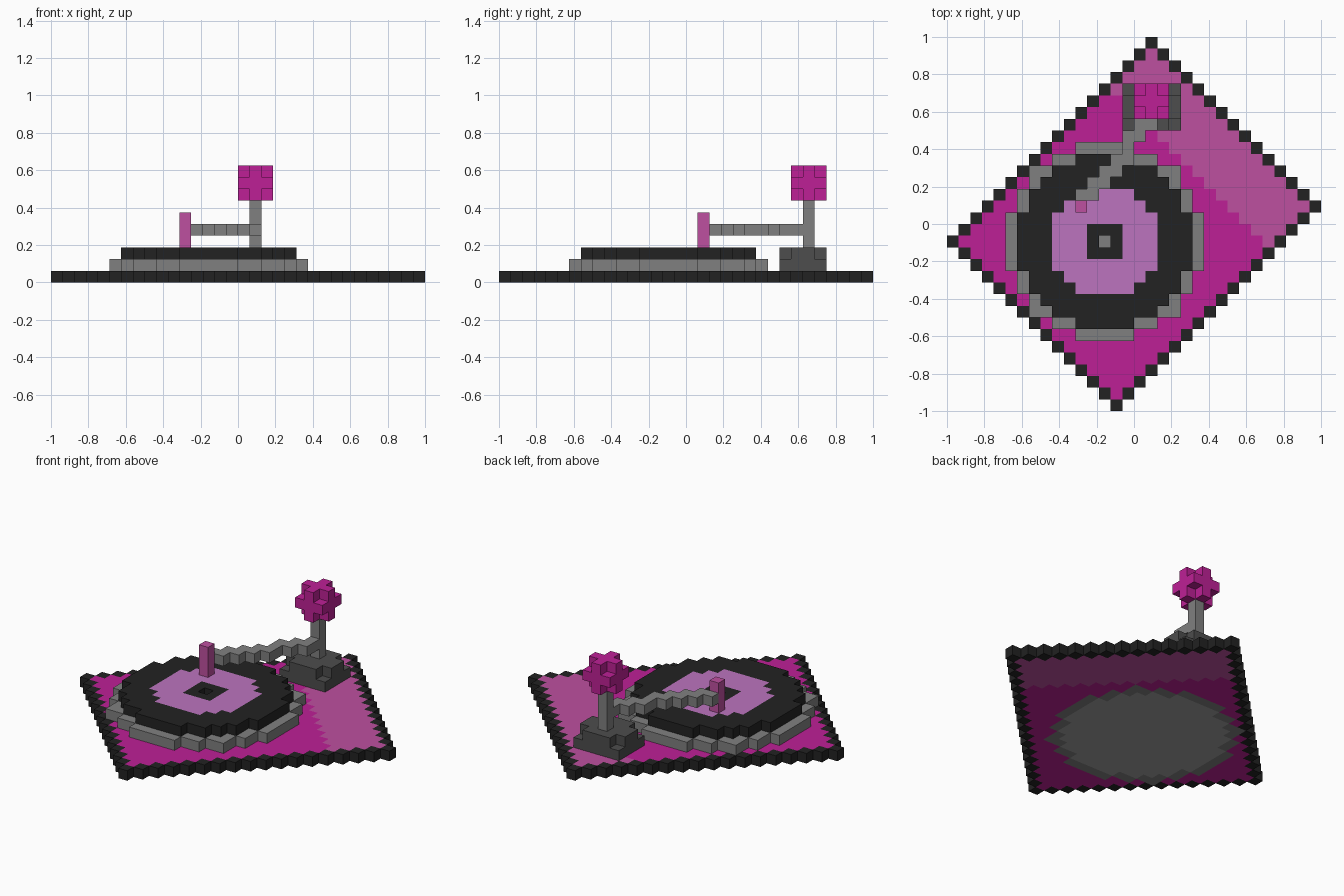
import bpy
import bmesh
from mathutils import Vector

cube = bpy.data.objects.get("Cube")
if cube:
    bpy.data.objects.remove(cube, do_unlink=True)

U = 1 / 16            # edge of one block
CX, CY = 13, 14       # turntable centre, in blocks


def linear(c):
    c /= 255
    return c / 12.92 if c <= 0.04045 else ((c + 0.055) / 1.055) ** 2.4


def material(name, r, g, b):
    mat = bpy.data.materials.new(name)
    mat.use_nodes = True
    colour = (linear(r), linear(g), linear(b), 1)
    mat.diffuse_color = colour
    mat.node_tree.nodes["Principled BSDF"].inputs["Base Color"].default_value = colour
    return mat


black = material("black", 34, 34, 34)
magenta = material("magenta", 190, 32, 150)
pink = material("pink", 190, 80, 160)
lavender = material("lavender", 188, 116, 191)
grey = material("grey", 128, 128, 128)
dark_grey = material("dark grey", 77, 77, 77)
light_grey = material("light grey", 160, 160, 160)


def box(xs, ys, zs):
    """Blocks filling inclusive index ranges."""
    return [(x, y, z) for x in range(xs[0], xs[1] + 1)
            for y in range(ys[0], ys[1] + 1) for z in range(zs[0], zs[1] + 1)]


def disc(radius, z):
    return [c for c in box((0, 31), (0, 31), (z, z)) if inside(c, radius)]


def inside(c, radius):
    return (c[0] - CX) ** 2 + (c[1] - CY) ** 2 <= radius ** 2


# Diamond-shaped base board with a trim one block wide
board = [c for c in box((0, 31), (0, 31), (0, 0))
         if abs(c[1] - c[0]) <= 14 and 14 <= c[0] + c[1] <= 48]
trim = [c for c in board if abs(c[1] - c[0]) == 14 or c[0] + c[1] in (14, 48)]
panel = [c for c in board if c not in trim]


def panel_colour(c):
    if inside(c, 7.5):
        return light_grey
    if inside(c, 8.5):
        return grey
    return pink if c[0] + c[1] >= 41 else magenta


# Record with a round label, square hub and open spindle hole
def record_colour(c):
    hub = max(abs(c[0] - CX), abs(c[1] - CY)) <= 1
    return lavender if inside(c, 4.5) and not hub else black


record = [c for c in disc(7.5, 2) if c[:2] != (CX, CY)]

# Stand: lower slab, upper slab with clipped corners
stand = box((15, 19), (24, 27), (1, 1)) + [
    c for c in box((15, 19), (24, 27), (2, 2))
    if not (c[0] in (15, 19) and c[1] in (24, 27))]

# Knob: three-block cube without its eight corners
knob = [c for c in box((16, 18), (25, 27), (7, 9))
        if not (c[0] != 17 and c[1] != 26 and c[2] != 8)]

# Stepped arm from the post to the needle: x moves, y moves
arm = [(17, 25, 4)]
for step in "yxyxyyxyxyxyx":
    x, y, z = arm[-1]
    arm.append((x - 1, y, z) if step == "x" else (x, y - 1, z))

parts = {
    "base_trim": (trim, lambda c: black),
    "base_panel": (panel, panel_colour),
    "platter": (disc(8.5, 1), lambda c: grey),
    "record": (record, record_colour),
    "arm_stand": (stand, lambda c: dark_grey),
    "arm_post": (box((17, 17), (26, 26), (3, 6)), lambda c: grey),
    "tone_arm": (arm, lambda c: grey),
    "needle": (box((11, 11), (17, 17), (3, 5)), lambda c: pink),
    "counterweight_knob": (knob, lambda c: magenta),
}
solid = {c for cells, _ in parts.values() for c in cells}


def build(name, cells, colour):
    """Make one part from the outer faces of its blocks."""
    bm = bmesh.new()
    mats = []
    for c in cells:
        mat = colour(c)
        if mat not in mats:
            mats.append(mat)
        centre = Vector(c) + Vector((0.5, 0.5, 0.5))
        for axis in range(3):
            for sign in (-1, 1):
                n = Vector((0, 0, 0))
                n[axis] = sign
                if tuple(int(a + b) for a, b in zip(c, n)) in solid:
                    continue
                u = Vector((0, 0, 0))
                u[(axis + 1) % 3] = 1
                v = n.cross(u)
                corners = [centre + (n + u * a + v * b) / 2
                           for a, b in ((-1, -1), (1, -1), (1, 1), (-1, 1))]
                face = bm.faces.new(
                    [bm.verts.new((p - Vector((16, 16, 0))) * U) for p in corners])
                face.material_index = mats.index(mat)
    bmesh.ops.remove_doubles(bm, verts=bm.verts[:], dist=U / 100)
    mesh = bpy.data.meshes.new(name)
    bm.to_mesh(mesh)
    bm.free()
    for mat in mats:
        mesh.materials.append(mat)
    bpy.context.collection.objects.link(bpy.data.objects.new(name, mesh))


for name, (cells, colour) in parts.items():
    build(name, cells, colour)
